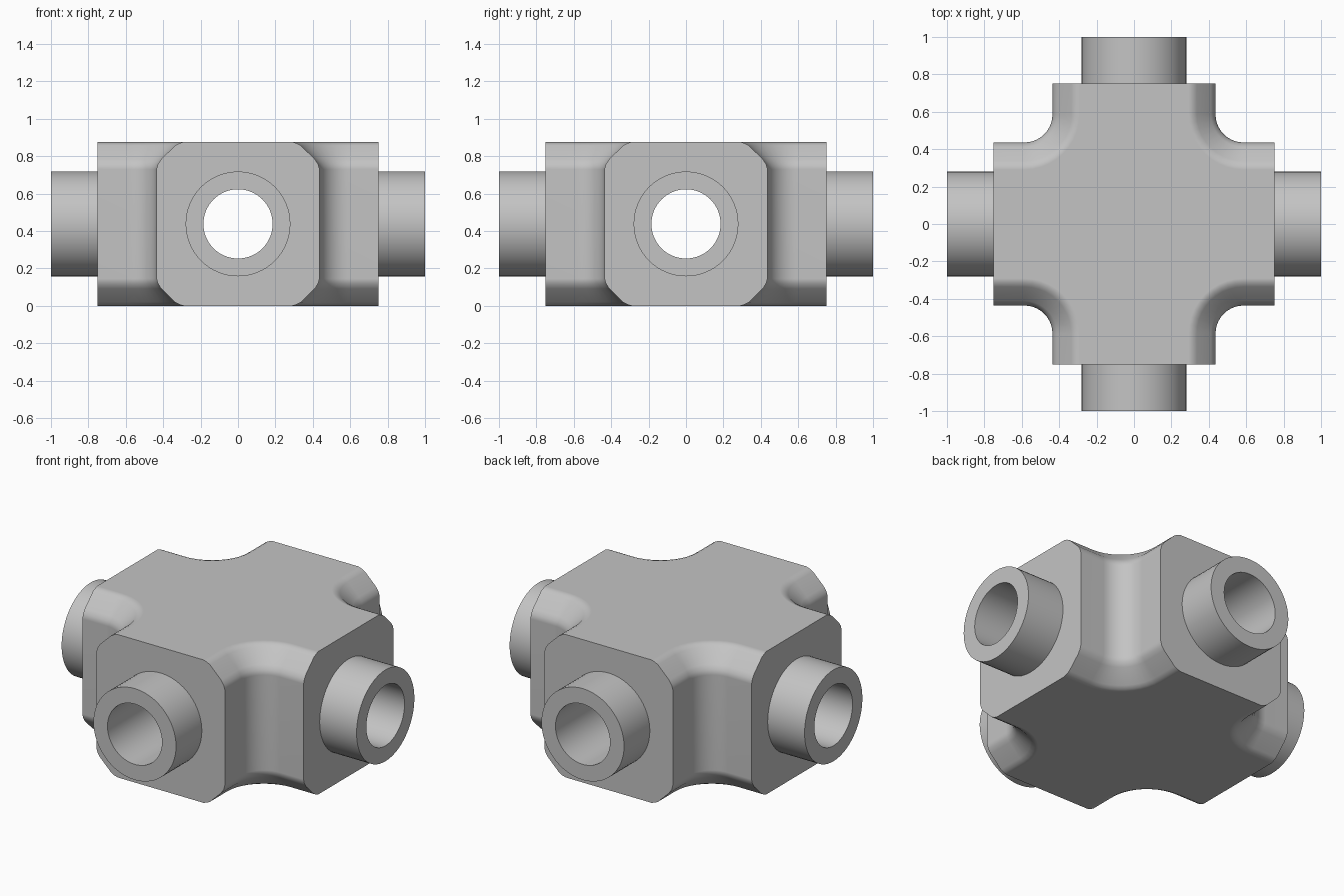
import bpy, bmesh, math
from mathutils import Matrix

cube = bpy.data.objects.get("Cube")
if cube:
    bpy.data.objects.remove(cube, do_unlink=True)

HEIGHT, REACH, HALF = 0.876, 0.75, 0.436   # cross body
FILLET, BORE, COLLAR = 0.15, 0.185, 0.28
AXIS_Z = HEIGHT / 2

grey = bpy.data.materials.new("plain grey")
grey.use_nodes = True
tone = (0.55, 0.55, 0.55, 1)
grey.diffuse_color = tone
grey.node_tree.nodes["Principled BSDF"].inputs["Base Color"].default_value = tone


def make(name, bm):
    bmesh.ops.recalc_face_normals(bm, faces=bm.faces)
    mesh = bpy.data.meshes.new(name)
    bm.to_mesh(mesh)
    bm.free()
    obj = bpy.data.objects.new(name, mesh)
    bpy.context.collection.objects.link(obj)
    mesh.materials.append(grey)
    return obj


def activate(obj):
    bpy.ops.object.select_all(action='DESELECT')
    obj.select_set(True)
    bpy.context.view_layer.objects.active = obj


def smooth(obj):
    activate(obj)
    bpy.ops.object.shade_smooth_by_angle(angle=math.radians(25))


def outline(inset):
    """Cross outline with filleted inner corners, side walls moved in by inset."""
    w, centre, radius = HALF - inset, HALF + FILLET, FILLET + inset
    quarter = [(REACH, w)]
    for i in range(11):
        a = math.radians(270 - 9 * i)
        quarter.append((centre + radius * math.cos(a), centre + radius * math.sin(a)))
    quarter.append((w, REACH))
    points = []
    for turn in range(4):
        for x, y in quarter:
            for _ in range(turn):
                x, y = -y, x
            points.append((x, y))
    return points


# Cross body: outlines stacked along a softened chamfer
chamfer = [(0.145, 0), (0.122, 0.007), (0.10, 0.019), (0.025, 0.092),
           (0.008, 0.118), (0, 0.146)]
levels = chamfer + [(d, HEIGHT - z) for d, z in reversed(chamfer)]
bm = bmesh.new()
rings = [[bm.verts.new((x, y, z)) for x, y in outline(d)] for d, z in levels]
count = len(rings[0])
arm_end = count // 4 - 1
for low, high in zip(rings, rings[1:]):
    for i in range(count):
        if i % (count // 4) != arm_end:
            j = (i + 1) % count
            bm.faces.new((low[i], low[j], high[j], high[i]))
# Flat top, bottom and arm ends
bm.faces.new(rings[0])
bm.faces.new(rings[-1])
for k in range(4):
    i = k * (count // 4) + arm_end
    j = (i + 1) % count
    bm.faces.new([r[i] for r in rings] + [r[j] for r in reversed(rings)])
body = make("cross_body", bm)

# Two crossing bores
for name, axis in (("bore_cutter_x", 'Y'), ("bore_cutter_y", 'X')):
    bm = bmesh.new()
    bmesh.ops.create_cone(bm, cap_ends=True, segments=64, radius1=BORE, radius2=BORE, depth=2.4,
                          matrix=Matrix.Translation((0, 0, AXIS_Z)) @ Matrix.Rotation(math.pi / 2, 4, axis))
    cutter = make(name, bm)
    cutter.hide_render = True
    cut = body.modifiers.new("bore", 'BOOLEAN')
    cut.operation, cut.solver, cut.object = 'DIFFERENCE', 'EXACT', cutter
    activate(body)
    bpy.ops.object.modifier_apply(modifier=cut.name)
    bpy.data.objects.remove(cutter, do_unlink=True)
smooth(body)
weights = body.modifiers.new("flat_faces", 'WEIGHTED_NORMAL')
weights.keep_sharp = True

# Tubular collars on the four arm ends
for k, side in enumerate(("left", "back", "right", "front")):
    bm = bmesh.new()
    loops = []
    for radius, x in ((COLLAR, REACH), (COLLAR, 1), (BORE, 1), (BORE, REACH)):
        loops.append([bm.verts.new((x, radius * math.cos(math.tau * s / 64),
                                    radius * math.sin(math.tau * s / 64))) for s in range(64)])
    for a, b in zip(loops, loops[1:]):
        for s in range(64):
            t = (s + 1) % 64
            bm.faces.new((a[s], a[t], b[t], b[s]))
    # close the seat while orienting the faces, then leave it open
    seat = [bm.faces.new((loops[3][s], loops[3][(s + 1) % 64], loops[0][(s + 1) % 64], loops[0][s]))
            for s in range(64)]
    bmesh.ops.recalc_face_normals(bm, faces=bm.faces)
    bmesh.ops.delete(bm, geom=seat, context='FACES_ONLY')
    bm.transform(Matrix.Translation((0, 0, AXIS_Z)) @ Matrix.Rotation(k * math.pi / 2, 4, 'Z'))
    smooth(make(side + "_collar", bm))
